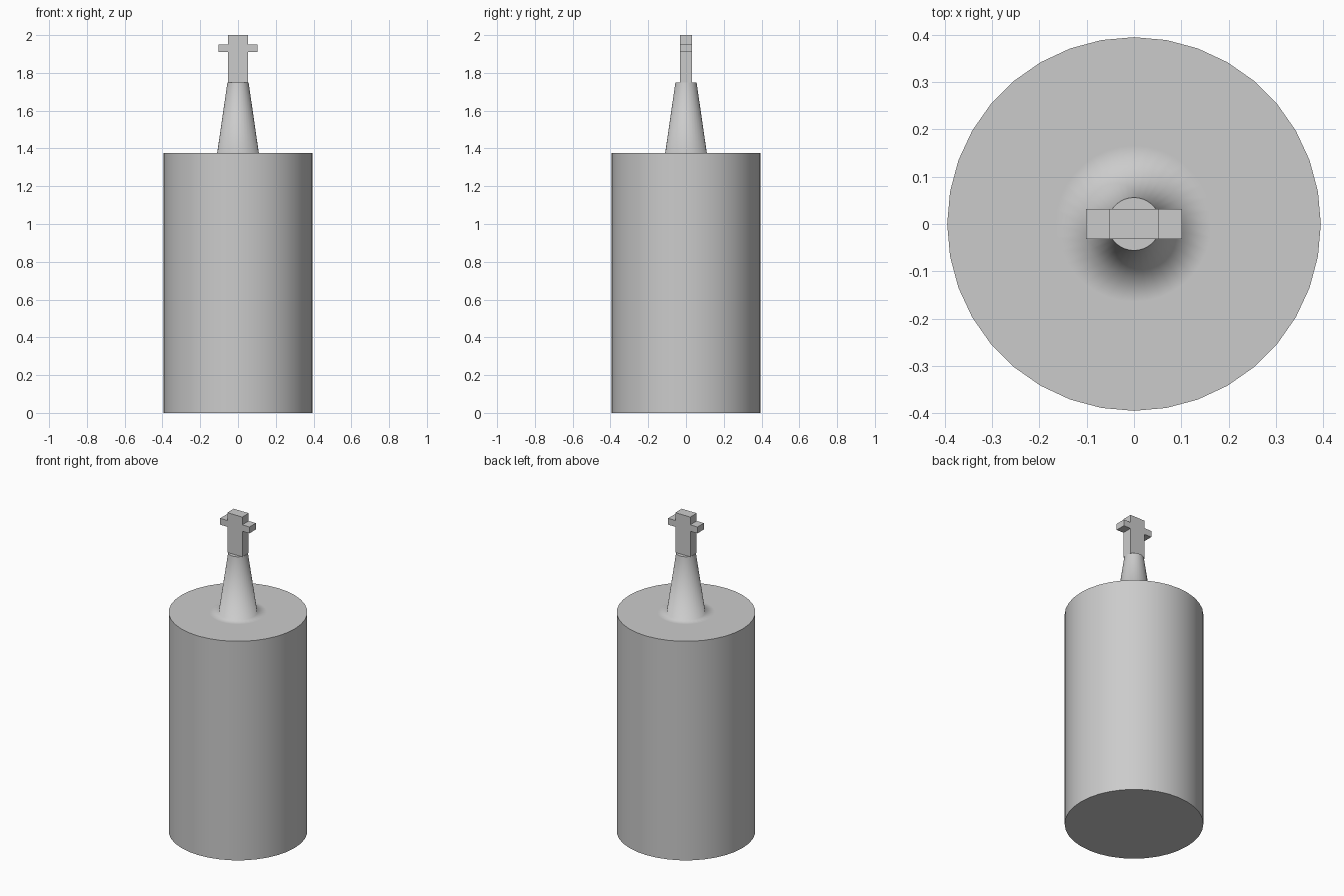
import bpy, bmesh
from math import sin, cos, pi

if "Cube" in bpy.data.objects:
    bpy.data.objects.remove(bpy.data.objects["Cube"])

SIDES = 36


def finish(name, bm):
    bmesh.ops.recalc_face_normals(bm, faces=bm.faces)
    mesh = bpy.data.meshes.new(name)
    bm.to_mesh(mesh)
    bm.free()
    obj = bpy.data.objects.new(name, mesh)
    bpy.context.collection.objects.link(obj)
    return obj


def lathe(name, profile, sharp):
    """Turn (radius, z) rings into a capped solid; 'sharp' lists hard rings."""
    bm = bmesh.new()
    rings = [[bm.verts.new((r * cos(2 * pi * i / SIDES), r * sin(2 * pi * i / SIDES), z))
              for i in range(SIDES)] for r, z in profile]
    for a, b in zip(rings, rings[1:]):
        for i in range(SIDES):
            j = (i + 1) % SIDES
            bm.faces.new((a[i], a[j], b[j], b[i])).smooth = True
    bm.faces.new(rings[0][::-1])
    bm.faces.new(rings[-1])
    for k in sharp:
        for i in range(SIDES):
            bm.edges.get((rings[k][i], rings[k][(i + 1) % SIDES])).smooth = False
    return finish(name, bm)


# Round body with tapered neck blending softly into its flat top
lathe("body_and_neck",
      [(0.395, 0), (0.395, 1.377), (0.165, 1.377), (0.11, 1.377), (0.056, 1.75)],
      sharp=(0, 1, 4))

# Cross finial: half outline mirrored, then extruded in depth
half = [(0.052, 1.75), (0.052, 1.911), (0.102, 1.911),
        (0.102, 1.951), (0.052, 1.951), (0.052, 2.0)]
outline = half + [(-x, z) for x, z in reversed(half)]
depth = 0.032
bm = bmesh.new()
face = bm.faces.new([bm.verts.new((x, -depth, z)) for x, z in outline])
new = bmesh.ops.extrude_face_region(bm, geom=[face], use_keep_orig=True)["geom"]
bmesh.ops.translate(bm, vec=(0, 2 * depth, 0),
                    verts=[v for v in new if isinstance(v, bmesh.types.BMVert)])
finish("cross_finial", bm)
